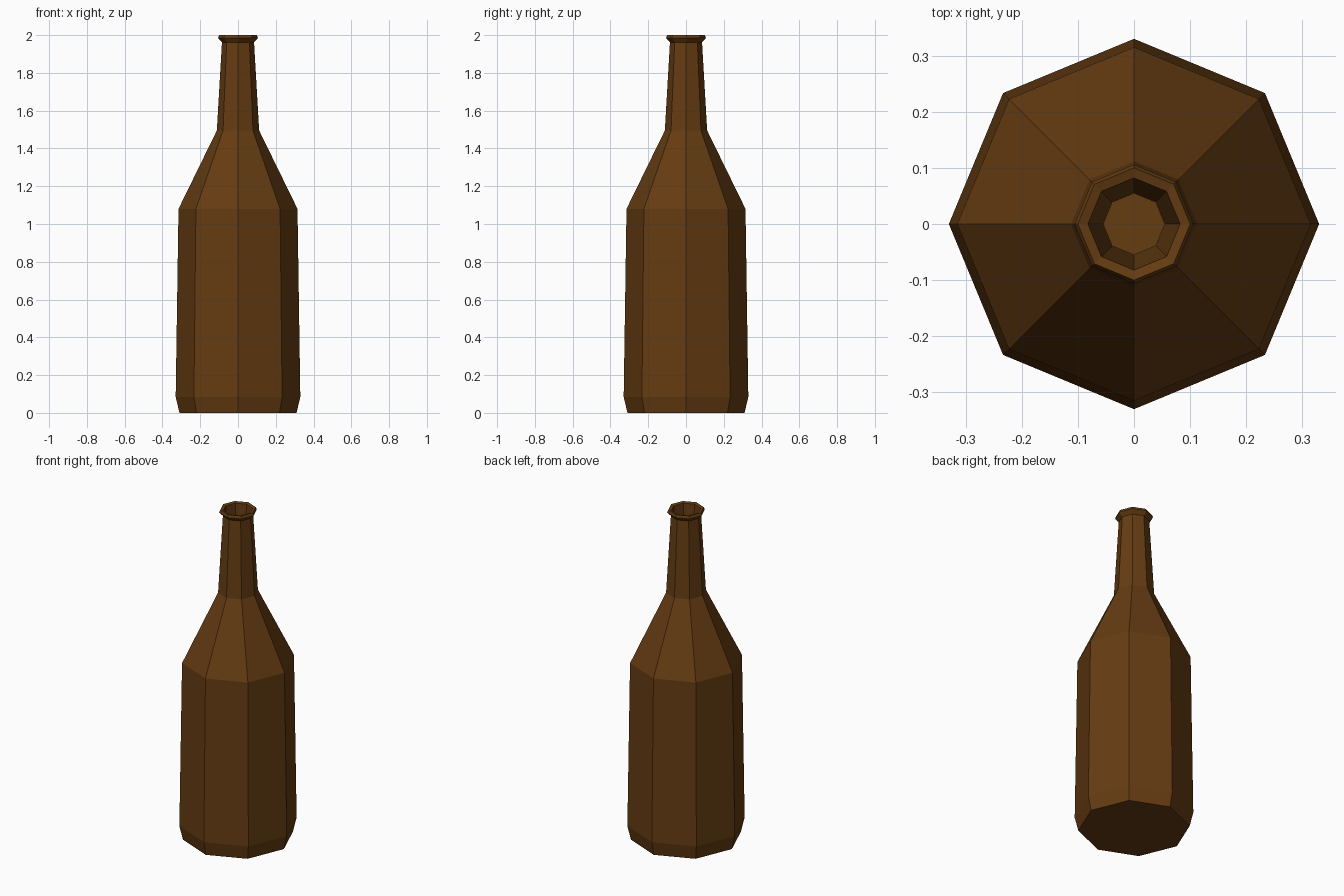
import bpy, bmesh
from math import cos, sin, pi

if "Cube" in bpy.data.objects:
    bpy.data.objects.remove(bpy.data.objects["Cube"])

SIDES = 8
# radius, height: outer wall from the base up, over the lip, then down the mouth
PROFILE = [(0.31, 0.0), (0.33, 0.085), (0.315, 1.08), (0.112, 1.495),
           (0.085, 1.962), (0.106, 1.985), (0.1, 2.0),
           (0.082, 1.995), (0.055, 1.5)]

bm = bmesh.new()
rings = [[bm.verts.new((r * cos(2 * pi * i / SIDES), r * sin(2 * pi * i / SIDES), z))
          for i in range(SIDES)] for r, z in PROFILE]

# walls, lip and mouth
for low, high in zip(rings, rings[1:]):
    for i in range(SIDES):
        j = (i + 1) % SIDES
        bm.faces.new((low[i], low[j], high[j], high[i]))

# base and mouth floor
bm.faces.new(rings[0][::-1])
bm.faces.new(rings[-1])

mesh = bpy.data.meshes.new("bottle")
bm.to_mesh(mesh)
bm.free()

# brown glass
glass = bpy.data.materials.new("brown_glass")
glass.diffuse_color = (0.13, 0.045, 0.006, 1)
glass.use_nodes = True
glass.node_tree.nodes["Principled BSDF"].inputs["Base Color"].default_value = glass.diffuse_color
mesh.materials.append(glass)

bottle = bpy.data.objects.new("bottle", mesh)
bpy.context.collection.objects.link(bottle)
